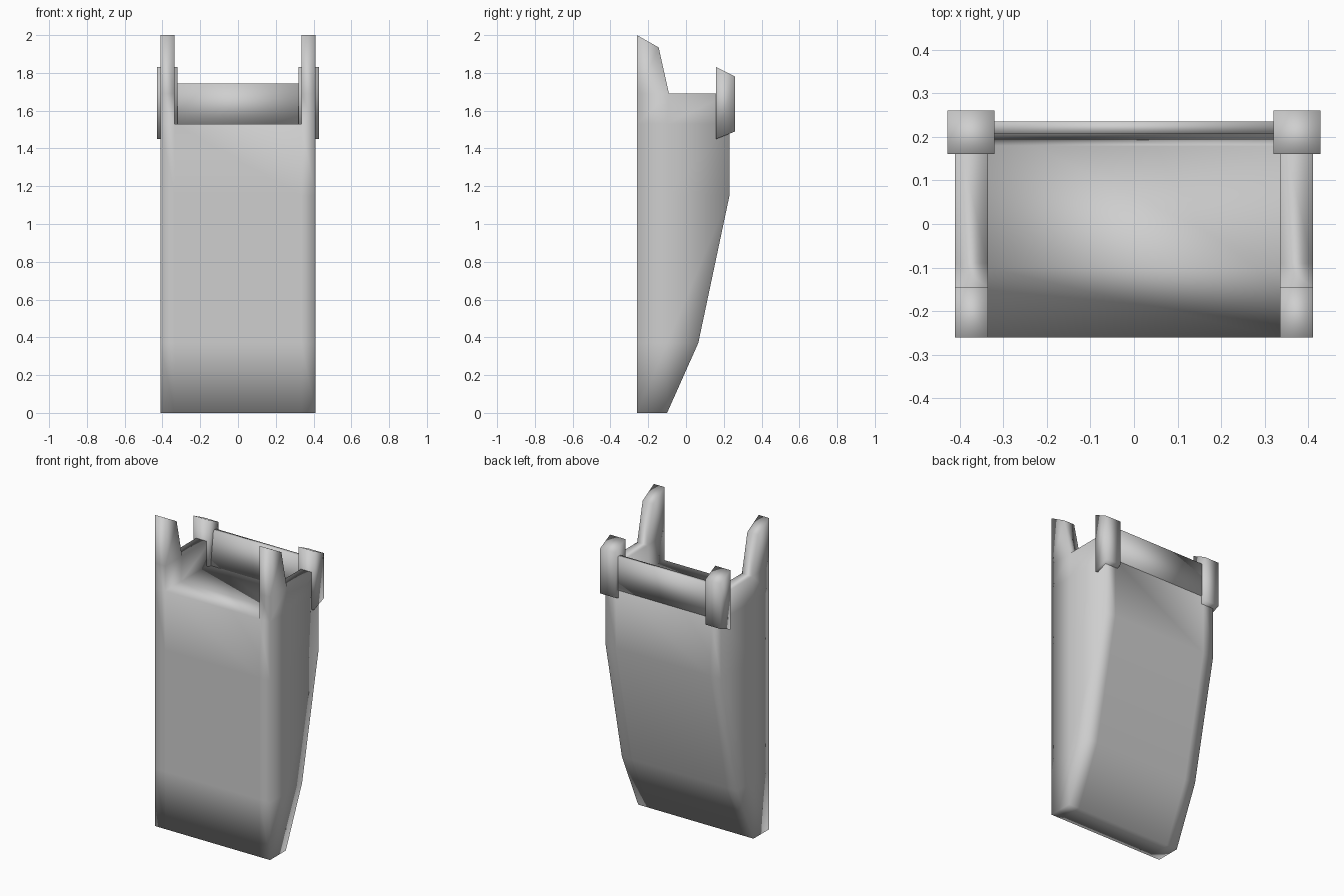
import bpy
import bmesh

if "Cube" in bpy.data.objects:
    bpy.data.objects.remove(bpy.data.objects["Cube"], do_unlink=True)

# Single plain grey finish
GREY = (0.62, 0.62, 0.62, 1.0)
grey = bpy.data.materials.new("light grey")
grey.use_nodes = True
grey.diffuse_color = GREY
grey.node_tree.nodes["Principled BSDF"].inputs["Base Color"].default_value = GREY


def build(name, blocks):
    """Weld blocks (yz outline, x0, x1) into one closed skin, dropping shared inner faces."""
    bm = bmesh.new()
    verts, faces = {}, {}

    def add_face(points):
        key = frozenset(points)
        if key in faces:
            faces[key] = None
        else:
            faces[key] = points

    for outline, x0, x1 in blocks:
        add_face([(x0, y, z) for y, z in outline])
        add_face([(x1, y, z) for y, z in outline])
        for (ya, za), (yb, zb) in zip(outline, outline[1:] + outline[:1]):
            add_face([(x0, ya, za), (x1, ya, za), (x1, yb, zb), (x0, yb, zb)])
    for points in faces.values():
        if points:
            for p in points:
                if p not in verts:
                    verts[p] = bm.verts.new(p)
            bm.faces.new([verts[p] for p in points])
    bmesh.ops.recalc_face_normals(bm, faces=bm.faces[:])
    mesh = bpy.data.meshes.new(name)
    bm.to_mesh(mesh)
    bm.free()
    mesh.materials.append(grey)
    mesh.shade_smooth()
    obj = bpy.data.objects.new(name, mesh)
    bpy.context.collection.objects.link(obj)
    return obj


# Body side outline: rows of (height, middle y, back y) behind a flat front
FRONT, INNER, OUTER = -0.26, 0.335, 0.41
rows = [(0, -0.10, -0.10), (0.37, -0.10, 0.065), (1.15, -0.10, 0.23),
        (1.53, -0.10, 0.23), (1.69, -0.09, 0.23)]
cells = []
for (za, ma, ba), (zb, mb, bb) in zip(rows, rows[1:]):
    cells.append([(FRONT, za), (ma, za), (mb, zb), (FRONT, zb)])
    back = [(ma, za), (ba, za), (bb, zb), (mb, zb)]
    cells.append(list(dict.fromkeys(back)))
post = [(FRONT, 1.69), (-0.09, 1.69), (-0.145, 1.935), (FRONT, 2.0)]

# The middle stops at the floor; the sides carry on into walls and front posts
blocks = [(c, -INNER, INNER) for c in cells[:-2]]
for x0, x1 in ((-OUTER, -INNER), (INNER, OUTER)):
    blocks += [(c, x0, x1) for c in cells + [post]]
build("body", blocks)

# Rear crossbar
bar = [(0.18, 1.53), (0.235, 1.53), (0.235, 1.745), (0.207, 1.745)]
build("rear_crossbar", [(bar, -0.325, 0.325)])

# Rear corner clips with slanted ends
clip = [(0.16, 1.45), (0.26, 1.49), (0.26, 1.78), (0.16, 1.83)]
build("left_rear_clip", [(clip, 0.32, 0.428)])
build("right_rear_clip", [(clip, -0.428, -0.32)])
